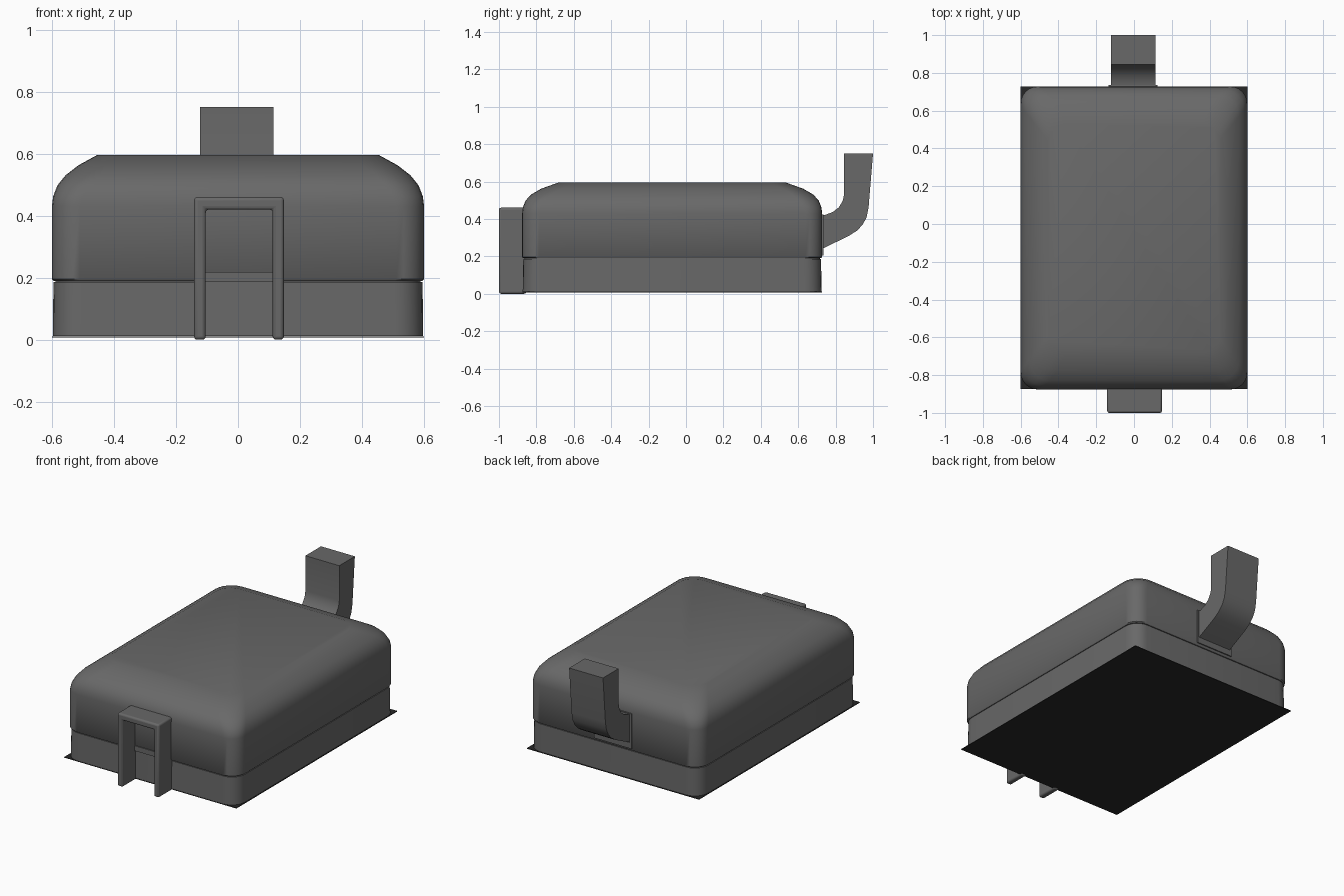
import bpy, bmesh, math
from mathutils import Vector

if "Cube" in bpy.data.objects:
    bpy.data.objects.remove(bpy.data.objects["Cube"])


def material(name, v):
    m = bpy.data.materials.new(name)
    m.diffuse_color = (v, v, v, 1)
    m.use_nodes = True
    m.node_tree.nodes["Principled BSDF"].inputs["Base Color"].default_value = m.diffuse_color
    return m


grey = material("dark grey", 0.14)
black = material("near black", 0.02)


def finish(name, bm, mat, angle=40, bevel=0):
    bmesh.ops.recalc_face_normals(bm, faces=bm.faces[:])
    me = bpy.data.meshes.new(name)
    bm.to_mesh(me)
    bm.free()
    ob = bpy.data.objects.new(name, me)
    bpy.context.collection.objects.link(ob)
    me.materials.append(mat)
    bpy.context.view_layer.objects.active = ob
    ob.select_set(True)
    bpy.ops.object.shade_smooth_by_angle(angle=math.radians(angle))
    ob.select_set(False)
    if bevel:
        b = ob.modifiers.new("Bevel", 'BEVEL')
        b.width = bevel
        b.segments = 3
        b.limit_method = 'ANGLE'
        b.angle_limit = math.radians(50)
    return ob


def rounded_ring(bm, hx, hy, r, z, cy, n=6):
    vs = []
    for q, (sx, sy) in enumerate([(1, 1), (-1, 1), (-1, -1), (1, -1)]):
        for i in range(n + 1):
            a = math.pi / 2 * (q + i / n)
            vs.append(bm.verts.new((sx * (hx - r) + r * math.cos(a),
                                    cy + sy * (hy - r) + r * math.sin(a), z)))
    return vs


def loft(name, rings, mat, cy=-0.074):
    bm = bmesh.new()
    loops = [rounded_ring(bm, *ring, cy) for ring in rings]
    for a, b in zip(loops, loops[1:]):
        for i in range(len(a)):
            j = (i + 1) % len(a)
            bm.faces.new((a[i], a[j], b[j], b[i]))
    bm.faces.new(loops[0])
    bm.faces.new(loops[-1])
    return finish(name, bm, mat)


def extrude(name, pts, offset, mat, bevel=0):
    bm = bmesh.new()
    f = bm.faces.new([bm.verts.new(p) for p in pts])
    new = bmesh.ops.extrude_face_region(bm, geom=[f])["geom"]
    bmesh.ops.translate(bm, vec=Vector(offset),
                        verts=[v for v in new if isinstance(v, bmesh.types.BMVert)])
    return finish(name, bm, mat, bevel=bevel)


def box(name, x0, x1, y0, y1, z0, z1, mat):
    return extrude(name, [(x0, y0, z0), (x1, y0, z0), (x1, y1, z0), (x0, y1, z0)],
                   (0, 0, z1 - z0), mat)


# Lower tray and domed lid: half width, half depth, corner radius, height
loft("lower_tray", [(0.597, 0.799, 0.09, 0.012), (0.595, 0.796, 0.09, 0.186)], grey)
loft("seam", [(0.588, 0.79, 0.085, 0.18), (0.588, 0.79, 0.085, 0.196)], grey)
loft("lid", [(0.595, 0.797, 0.09, 0.19), (0.6, 0.802, 0.09, 0.196),
             (0.6, 0.802, 0.09, 0.43), (0.596, 0.798, 0.095, 0.462),
             (0.582, 0.784, 0.105, 0.498), (0.556, 0.755, 0.11, 0.53),
             (0.515, 0.70, 0.11, 0.562), (0.455, 0.607, 0.09, 0.595)], grey)

# Square-cornered bottom plate
box("bottom_plate", -0.6, 0.6, -0.873, 0.727, 0.007, 0.011, black)

# Front bracket, open below and in front
bracket = [(-0.142, 0), (-0.142, 0.46), (0.148, 0.46), (0.148, 0),
           (0.112, 0), (0.112, 0.42), (-0.104, 0.42), (-0.104, 0)]
extrude("front_bracket", [(x, -1.0, z) for x, z in bracket], (0, 0.145, 0), grey, 0.011)
box("front_ledge", -0.104, 0.112, -0.882, -0.85, 0.186, 0.218, grey)

# Rear hook and the thin plate at its root
hook = [(0.845, 0.75), (1.0, 0.75), (0.976, 0.46), (0.966, 0.41), (0.945, 0.37),
        (0.915, 0.338), (0.875, 0.312), (0.70, 0.226), (0.70, 0.42), (0.745, 0.422),
        (0.785, 0.437), (0.817, 0.462), (0.838, 0.497), (0.845, 0.53)]
extrude("rear_hook", [(-0.122, y, z) for y, z in hook], (0.236, 0, 0), grey)
box("hook_plate", -0.135, 0.125, 0.70, 0.735, 0.205, 0.425, grey)
